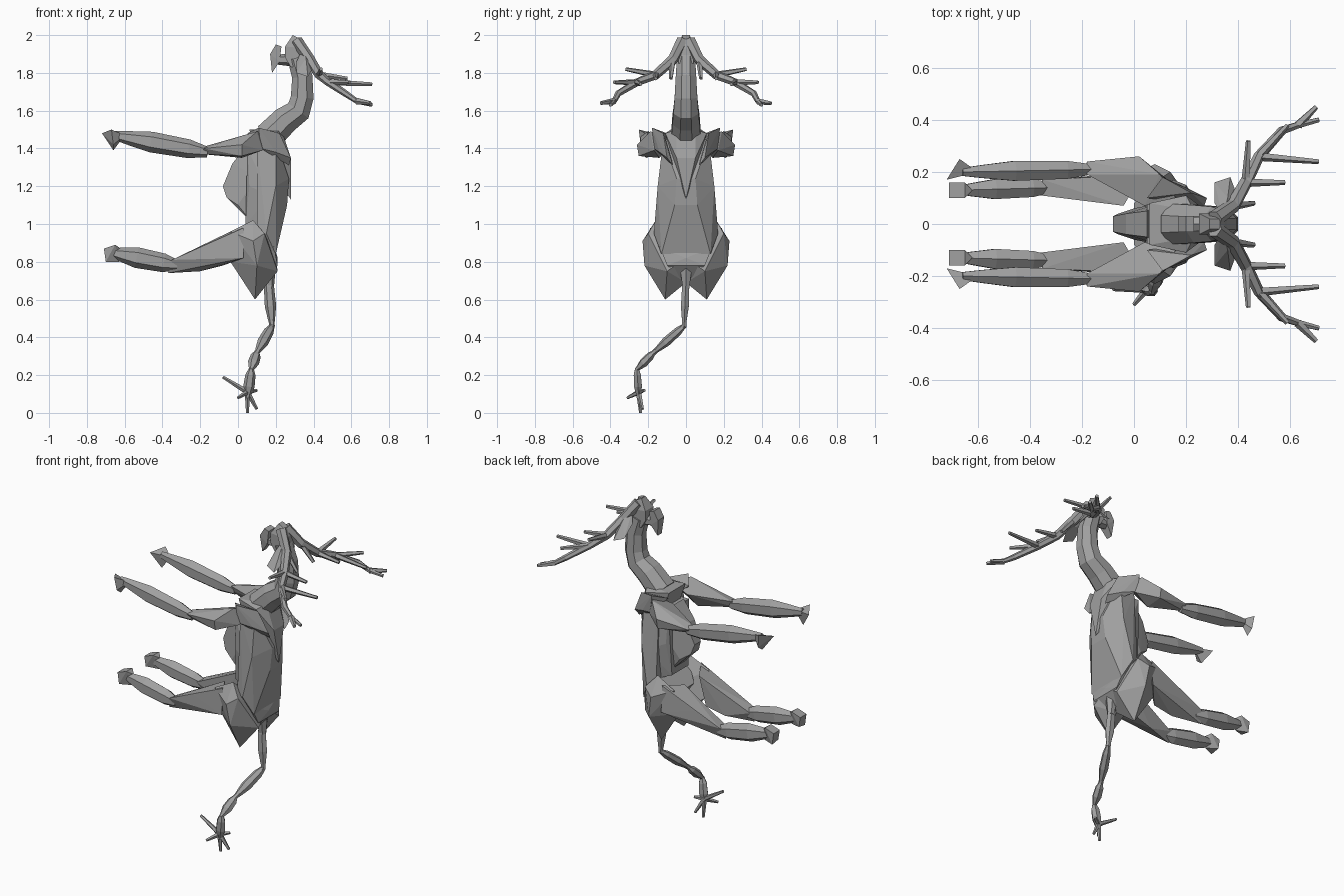
import bpy
import bmesh
from math import cos, sin, tau
from mathutils import Vector

default_cube = bpy.data.objects.get("Cube")
if default_cube:
    bpy.data.objects.remove(default_cube, do_unlink=True)

grey = bpy.data.materials.new("stone grey")
grey.use_nodes = True
grey.diffuse_color = (.35, .35, .35, 1)
grey.node_tree.nodes["Principled BSDF"].inputs["Base Color"].default_value = grey.diffuse_color


def finish(name, bm):
    """Turn a bmesh into a flat-shaded grey object."""
    bmesh.ops.recalc_face_normals(bm, faces=bm.faces)
    mesh = bpy.data.meshes.new(name)
    bm.to_mesh(mesh)
    bm.free()
    mesh.materials.append(grey)
    bpy.context.collection.objects.link(bpy.data.objects.new(name, mesh))


def chunk(name, corners, sides=(1, -1)):
    """Faceted solid wrapped round corners, repeated on each given side of y."""
    bm = bmesh.new()
    for x, y, z in corners:
        for side in sides:
            bm.verts.new((x, y * side, z))
    bmesh.ops.remove_doubles(bm, verts=bm.verts, dist=.001)
    bmesh.ops.convex_hull(bm, input=bm.verts)
    inside = [vert for vert in bm.verts if not vert.link_faces]
    bmesh.ops.delete(bm, geom=inside, context='VERTS')
    finish(name, bm)


def loft(name, joints, radii, sides=6, flatness=1):
    """Faceted tube through joints; flatness narrows it across y."""
    bm = bmesh.new()
    rings = []
    last = len(joints) - 1
    for i, (joint, radius) in enumerate(zip(joints, radii)):
        along = (joints[min(i + 1, last)] - joints[max(i - 1, 0)]).normalized()
        reference = Vector((0, 1, 0)) if abs(along.y) < .85 else Vector((1, 0, 0))
        deep = along.cross(reference).normalized()
        wide = deep.cross(along) * flatness
        angles = [tau * (k + .5) / sides for k in range(sides)]
        rings.append([bm.verts.new(joint + radius * (wide * cos(a) + deep * sin(a)))
                      for a in angles])
    for lower, upper in zip(rings, rings[1:]):
        for k in range(sides):
            n = (k + 1) % sides
            bm.faces.new((lower[k], lower[n], upper[n], upper[k]))
    bm.faces.new(rings[0])
    bm.faces.new(rings[-1])
    finish(name, bm)


def taper(name, path, start, end, sides=6, side=1):
    """Tube whose radius shrinks evenly from start to end."""
    joints = [Vector((x, y * side, z)) for x, y, z in path]
    last = len(joints) - 1
    loft(name, joints, [start + (end - start) * i / last for i in range(last + 1)], sides)


def spindle(name, start, end, radius, side=1):
    """Bone-like tube, thick along its shaft and pinched at its ends."""
    a, b = (Vector((x, y * side, z)) for x, y, z in (start, end))
    shape = {0: .5, .2: .9, .6: 1, .85: .65, 1: .4}
    loft(name, [a.lerp(b, t) for t in shape], [radius * r for r in shape.values()],
         flatness=.8)


# Trunk
chunk("back", [(.2, .12, 1.45), (.1, .12, 1.42), (.27, .05, 1.24), (.26, .06, 1.1),
               (.2, .15, 1.2), (.2, .13, .84), (.15, .17, .95), (.1, .15, .95)])
chunk("ribcage", [(.05, .1, 1.4), (.17, .1, 1.4), (.06, .11, 1.2), (.17, .15, 1.15),
                  (.04, .08, 1), (.17, .12, .95)])
chunk("belly", [(.05, .05, 1.42), (-.03, .04, 1.32), (-.08, .03, 1.2), (-.06, .04, 1.14),
                (0, .06, 1.1), (.08, .05, 1), (.1, .08, 1.25)])
chunk("withers", [(.06, .08, 1.5), (.2, .11, 1.48), (.23, .05, 1.5), (.28, .05, 1.35),
                  (.28, 0, 1.13), (.1, .08, 1.38)])
chunk("rump", [(.1, .17, .98), (.19, .14, .88), (.21, .1, .78), (.21, 0, .82), (.14, 0, .69),
               (0, .08, .9)])

# Neck and head
taper("neck", [(.16, 0, 1.46), (.25, 0, 1.55), (.32, 0, 1.6), (.34, 0, 1.67),
               (.34, 0, 1.78), (.31, 0, 1.88)], .085, .052, sides=8)
chunk("skull", [(.25, .04, 1.94), (.25, .04, 1.88), (.28, .04, 1.83), (.36, .04, 1.85),
                (.35, .04, 1.93), (.33, .02, 1.98), (.29, .02, 2)])
chunk("muzzle", [(.17, .03, 1.9), (.2, .03, 1.95), (.23, .03, 1.94), (.22, .03, 1.86),
                 (.18, .02, 1.8)])
taper("jaw", [(.2, 0, 1.87), (.28, 0, 1.87)], .025, .035)

# Antler beam, and tines given by the beam joint they grow from and their tip
beam = [(.31, .02, 1.97), (.38, .07, 1.87), (.43, .16, 1.79), (.48, .26, 1.75),
        (.57, .36, 1.69), (.63, .38, 1.65), (.71, .4, 1.63)]
tines = {"inner": (1, (.46, .08, 1.77)), "upper": (2, (.44, .32, 1.82)),
         "lower": (2, (.58, .16, 1.77)), "long": (3, (.71, .24, 1.74)),
         "outer": (3, (.59, .38, 1.75)), "fork": (5, (.7, .45, 1.64))}

for tag, side in {"left": 1, "right": -1}.items():
    taper(f"{tag}_antler", beam, .032, .01, side=side)
    for place, (joint, tip) in tines.items():
        taper(f"{tag}_{place}_tine", [beam[joint], tip], .018, .01, sides=5, side=side)
    chunk(f"{tag}_ear", [(.34, .03, 1.93), (.31, .08, 1.86), (.31, .16, 1.8), (.37, .18, 1.78),
                         (.4, .1, 1.83), (.36, .1, 1.88)], [side])

    # Front leg
    chunk(f"{tag}_shoulder", [(.05, .1, 1.48), (.11, .18, 1.51), (.22, .12, 1.48),
                              (.28, .1, 1.35), (.27, .07, 1.31), (.2, .14, 1.38),
                              (.12, .17, 1.4)], [side])
    chunk(f"{tag}_front_thigh", [(.16, .1, 1.47), (.1, .19, 1.49), (.02, .26, 1.42),
                                 (.02, .25, 1.36), (.02, .14, 1.35), (.13, .17, 1.39),
                                 (.04, .07, 1.44), (-.18, .19, 1.41), (-.18, .24, 1.4),
                                 (-.19, .21, 1.37)], [side])
    spindle(f"{tag}_front_shin", (-.16, .21, 1.38), (-.66, .2, 1.47), .055, side)
    chunk(f"{tag}_front_hoof", [(-.6, .2, 1.47), (-.67, .25, 1.5), (-.72, .17, 1.48),
                                (-.66, .2, 1.39), (-.66, .24, 1.42)], [side])

    # Hind leg
    chunk(f"{tag}_haunch", [(.08, .16, 1.02), (-.04, .17, .96), (-.04, .12, .8), (.09, .11, .6),
                            (.21, .1, .75), (.2, 0, .82), (.14, .2, .95), (.08, .23, .91),
                            (.1, .22, .78), (.13, 0, .69)], [side])
    chunk(f"{tag}_hind_thigh", [(.03, .19, .98), (-.04, .07, .96), (.03, .2, .82),
                                (-.08, .08, .78), (-.18, .18, .88), (-.2, .09, .75),
                                (-.35, .17, .81), (-.36, .11, .8), (-.37, .14, .74)], [side])
    spindle(f"{tag}_hind_shin", (-.32, .14, .78), (-.68, .13, .85), .055, side)
    chunk(f"{tag}_hind_hoof", [(-.62, .13, .87), (-.65, .1, .89), (-.65, .16, .89),
                               (-.71, .1, .87), (-.71, .16, .87), (-.7, .1, .81),
                               (-.7, .16, .8), (-.63, .13, .8)], [side])

# Tail of bony lengths, swinging to one side and ending in a splayed tuft
taper("tail_root", [(.16, 0, .82), (.17, 0, .66)], .045, .02)
tail = [(.16, 0, .72), (.18, -.01, .46), (.1, -.17, .32), (.07, -.26, .23), (.05, -.25, .08)]
for number, (upper, lower) in enumerate(zip(tail, tail[1:])):
    spindle(f"tail_length_{number}", upper, lower, .03)
taper("tail_core", tail, .016, .013)
tuft_tips = [(-.08, -.25, .19), (0, -.31, .08), (.05, -.24, 0), (.1, -.23, .02), (.1, -.22, .12)]
for number, tip in enumerate(tuft_tips):
    taper(f"tail_tuft_{number}", [(.05, -.25, .11), tip], .015, .008, sides=5)
